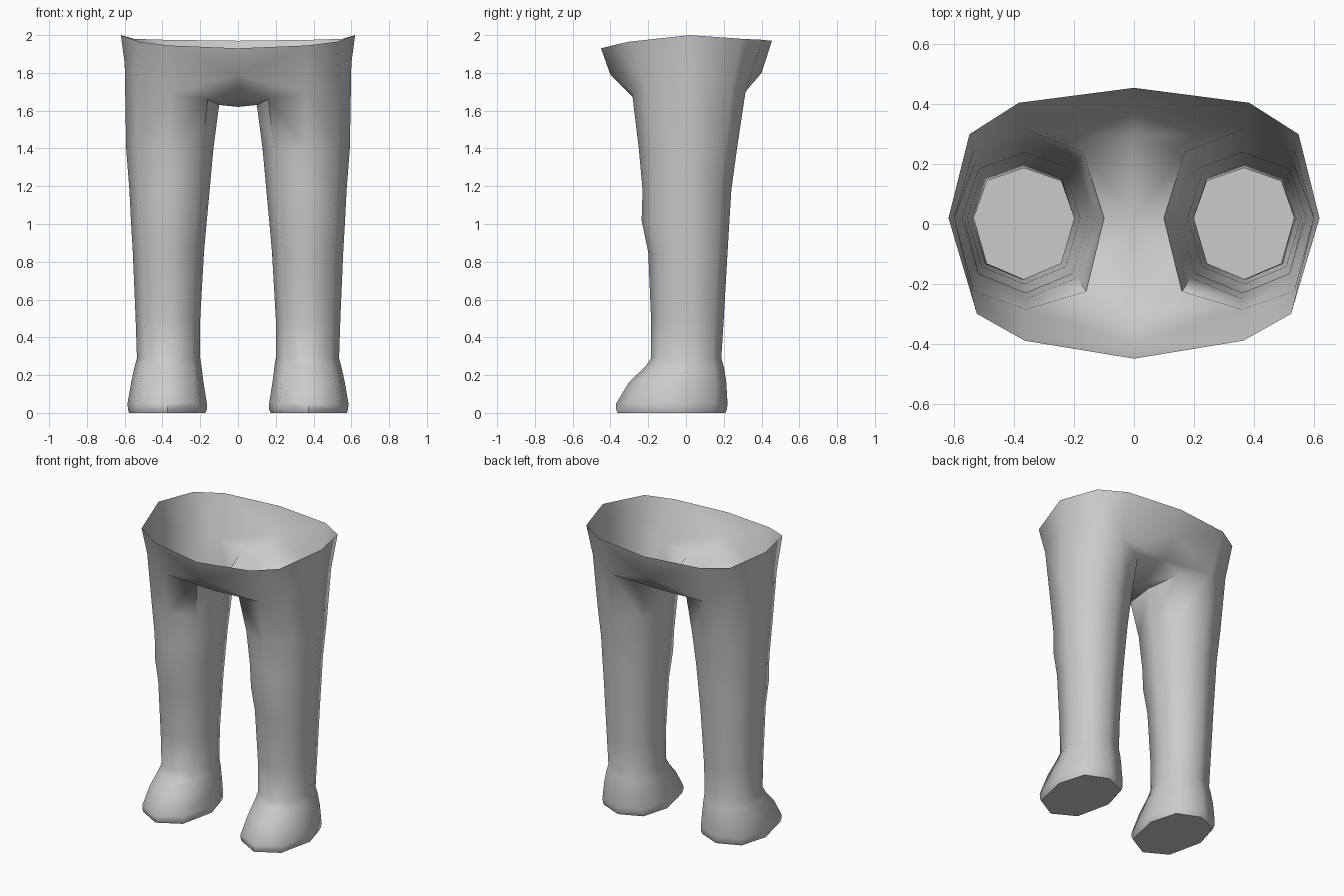
import bpy
import bmesh
import math

cube = bpy.data.objects.get("Cube")
if cube:
    bpy.data.objects.remove(cube)

grey = bpy.data.materials.new("plain grey")
grey.use_nodes = True
colour = (0.6, 0.6, 0.6, 1)
grey.diffuse_color = colour
grey.node_tree.nodes["Principled BSDF"].inputs["Base Color"].default_value = colour

DIAG = 0.74  # how far the corner points of each octagon reach


def octagon(z, inner, outer, front, back, mid):
    """Eight points: inner, then round by the front, outer and back."""
    cx, r = (inner + outer) / 2, (outer - inner) / 2
    pts = []
    for sx, sy in ((-1, 0), (-DIAG, -DIAG), (0, -1), (DIAG, -DIAG),
                   (1, 0), (DIAG, DIAG), (0, 1), (-DIAG, DIAG)):
        reach = back - mid if sy > 0 else mid - front
        pts.append((cx + sx * r, mid + sy * reach, z))
    return pts


# Leg and foot sections from thigh to sole: z, inner, outer, front, back, mid
sections = [
    (1.40, .13, .592, -.25, .27, .02),
    (1.18, .15, .575, -.23, .24, .02),
    (1.02, .165, .567, -.235, .23, .02),
    (0.85, .18, .557, -.20, .22, .02),
    (0.50, .20, .542, -.185, .20, .02),
    (0.29, .20, .535, -.185, .187, .02),
    (0.245, .193, .547, -.215, .20, .01),
    (0.165, .183, .565, -.30, .213, -.01),
    (0.05, .165, .585, -.37, .22, -.04),
    (0.02, .165, .583, -.37, .217, -.04),
    (0.00, .172, .577, -.363, .208, -.04),
]

# Slanted hip opening, waist rim points 2..6 and the centre strip
hip = [(.10, .02, 1.63), (.16, -.225, 1.66), (.36, -.285, 1.69), (.535, -.225, 1.76),
       (.60, .02, 1.85), (.535, .25, 1.76), (.36, .315, 1.70), (.17, .24, 1.66)]
rim = [(.365, -.39, 1.945), (.525, -.30, 1.965), (.62, .02, 2.0),
       (.55, .30, 1.98), (.385, .405, 1.975)]
centre = [(0, -.45, 1.93), (0, -.40, 1.79), (0, -.28, 1.67), (0, .02, 1.62),
          (0, .29, 1.68), (0, .40, 1.80), (0, .455, 1.97)]

bm = bmesh.new()


def add(points):
    return [bm.verts.new(p) for p in points]


# Leg tube and sole
h, w, c = add(hip), add(rim), add(centre)
upper = h
for section in sections:
    lower = add(octagon(*section))
    for i in range(8):
        j = (i + 1) % 8
        bm.faces.new((upper[i], upper[j], lower[j], lower[i]))
    upper = lower
bm.faces.new(upper)

# Hip panels up to the waist
for i in range(4):
    bm.faces.new((w[i], w[i + 1], h[i + 3], h[i + 2]))

# Crotch, lower and upper panels, front then back
for face in ((c[3], h[0], h[1], c[2]), (c[2], h[1], h[2], c[1]), (c[1], h[2], w[0], c[0]),
             (c[3], c[4], h[7], h[0]), (c[4], c[5], h[6], h[7]), (c[5], c[6], w[4], h[6])):
    bm.faces.new(face)

# Mirror the left half to the right
copy = bmesh.ops.duplicate(bm, geom=bm.verts[:] + bm.edges[:] + bm.faces[:])["geom"]
for v in copy:
    if isinstance(v, bmesh.types.BMVert):
        v.co.x *= -1
bmesh.ops.reverse_faces(bm, faces=[f for f in copy if isinstance(f, bmesh.types.BMFace)])
bmesh.ops.remove_doubles(bm, verts=bm.verts[:], dist=0.0001)

# Point every face outward, judged by the sole
bmesh.ops.recalc_face_normals(bm, faces=bm.faces[:])
bm.normal_update()
sole = min(bm.faces, key=lambda f: f.calc_center_median().z)
if sole.normal.z > 0:
    bmesh.ops.reverse_faces(bm, faces=bm.faces[:])

mesh = bpy.data.meshes.new("trousers_and_feet")
bm.to_mesh(mesh)
bm.free()
mesh.materials.append(grey)
legs = bpy.data.objects.new("trousers_and_feet", mesh)
bpy.context.collection.objects.link(legs)
bpy.ops.object.select_all(action="DESELECT")
legs.select_set(True)
bpy.context.view_layer.objects.active = legs
bpy.ops.object.shade_smooth_by_angle(angle=math.radians(55))
